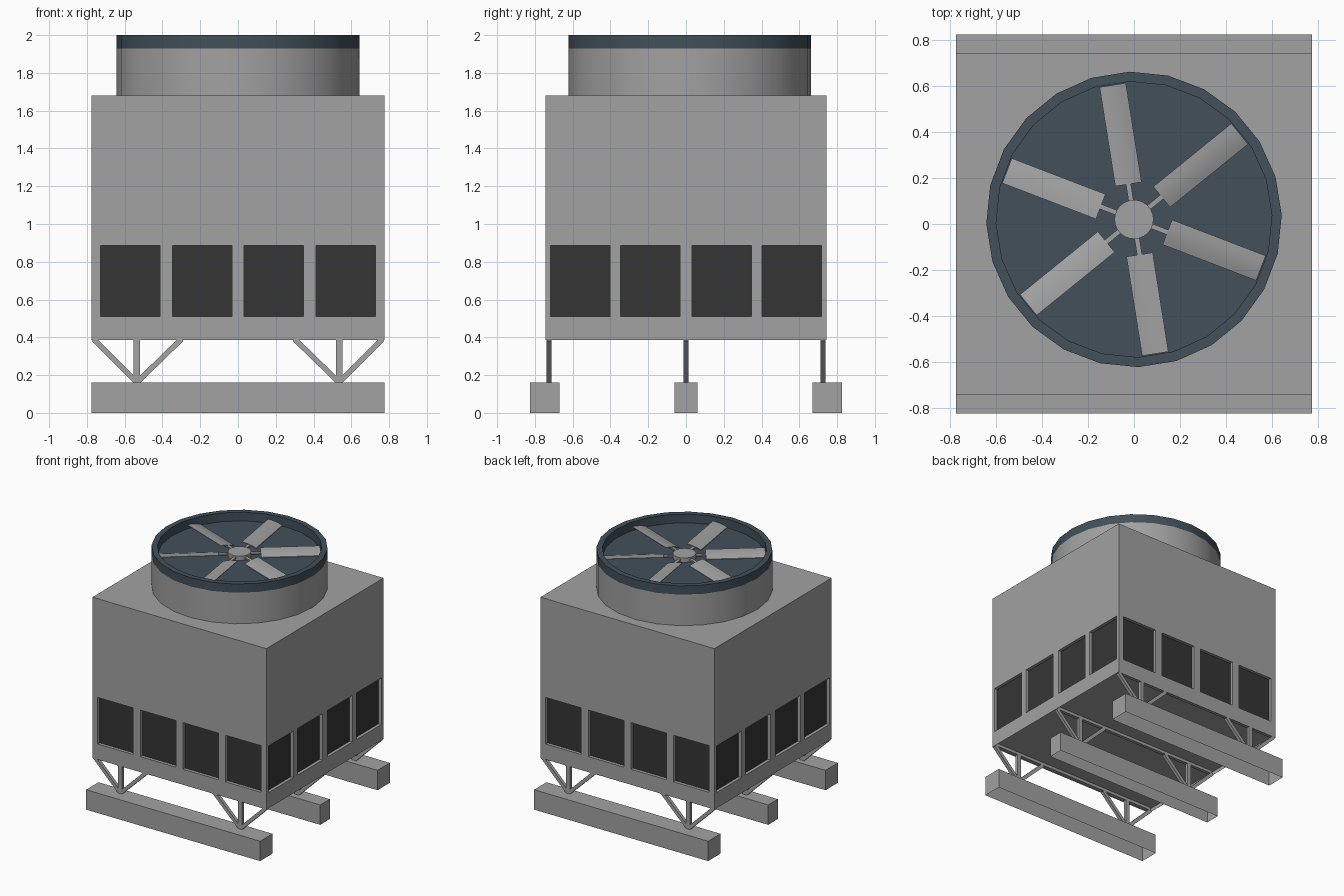
import bpy, bmesh, math
from mathutils import Vector, Matrix

cube = bpy.data.objects.get("Cube")
if cube:
    bpy.data.objects.remove(cube, do_unlink=True)


def material(name, rgb):
    m = bpy.data.materials.new(name)
    m.use_nodes = True
    m.diffuse_color = (*rgb, 1)
    m.node_tree.nodes["Principled BSDF"].inputs["Base Color"].default_value = (*rgb, 1)
    return m


GREY = material("galvanised_grey", (0.36, 0.36, 0.36))
DARK = material("louver_charcoal", (0.036, 0.036, 0.036))
BLUE = material("slate_blue", (0.054, 0.08, 0.102))


def finish(bm, name, mats, smooth=False):
    bmesh.ops.remove_doubles(bm, verts=bm.verts, dist=0.0001)
    mesh = bpy.data.meshes.new(name)
    bm.to_mesh(mesh)
    bm.free()
    ob = bpy.data.objects.new(name, mesh)
    bpy.context.collection.objects.link(ob)
    for m in mats:
        mesh.materials.append(m)
    if smooth:
        bpy.ops.object.select_all(action='DESELECT')
        ob.select_set(True)
        bpy.context.view_layer.objects.active = ob
        bpy.ops.object.shade_smooth_by_angle(angle=math.radians(35))
    return ob


def quad(bm, points, mat=0):
    f = bm.faces.new([bm.verts.new(p) for p in points])
    f.material_index = mat
    return f


def add_box(bm, size, matrix):
    return bmesh.ops.create_cube(bm, size=1, matrix=matrix @ Matrix.Diagonal((*size, 1)))


HX, HY, Z0, Z1 = 0.775, 0.745, 0.385, 1.68      # casing
SILL, HEAD, DEPTH = 0.51, 0.885, 0.025          # louver openings
FAN = Vector((0, 0.02, 0))


def wall(bm, half, dist, centres, turn):
    """One casing side: a grid of panels whose louver cells are recessed."""
    rot = Matrix.Rotation(turn, 3, 'Z')
    p = lambda u, z, d=0: rot @ Vector((u, -dist + d, z))
    us = sorted([-half, half] + [s * c + e for c in centres for s in (-1, 1) for e in (-0.158, 0.158)])
    zs = [Z0, SILL, HEAD, Z1]
    for i, (a, b) in enumerate(zip(us, us[1:])):
        for j, (lo, hi) in enumerate(zip(zs, zs[1:])):
            rim = [(a, lo), (b, lo), (b, hi), (a, hi)]
            if j == 1 and i % 2:
                quad(bm, [p(u, z, DEPTH) for u, z in rim], 1)
                for (u, z), (v, w) in zip(rim, rim[1:] + rim[:1]):
                    quad(bm, [p(u, z), p(v, w), p(v, w, DEPTH), p(u, z, DEPTH)])
            else:
                quad(bm, [p(u, z) for u, z in rim])


# Casing with recessed louvers and raised underside
bm = bmesh.new()
for k in range(4):
    if k % 2:
        wall(bm, HY, HX, (0.19, 0.56), k * math.pi / 2)
    else:
        wall(bm, HX, HY, (0.19, 0.57), k * math.pi / 2)
corners = [(-HX, -HY), (HX, -HY), (HX, HY), (-HX, HY)]
quad(bm, [(x, y, Z1) for x, y in corners])
floor = quad(bm, [(x, y, Z0) for x, y in reversed(corners)])
bmesh.ops.inset_region(bm, faces=[floor], thickness=0.012)
for v in floor.verts:
    v.co.z += 0.03
finish(bm, "casing", [GREY, DARK])


def lathe(name, profile, mat, cap):
    """Turn a radius/height profile around the fan axis with 24 sides."""
    bm = bmesh.new()
    n = 24
    rings = [[bm.verts.new(FAN + Vector((r * math.cos(a), r * math.sin(a), z)))
              for a in (math.tau * i / n + 0.03 for i in range(n))] for r, z in profile]
    for low, high in zip(rings, rings[1:]):
        for i in range(n):
            j = (i + 1) % n
            bm.faces.new((low[i], low[j], high[j], high[i]))
    if cap:
        bm.faces.new(rings[-1])
    return finish(bm, name, [mat], True)


# Fan stack, blue rim with its shallow floor, and hub
lathe("fan_stack", [(0.643, Z1), (0.643, 1.93)], GREY, False)
lathe("fan_rim", [(0.643, 1.93), (0.643, 2), (0.6, 2), (0.6, 1.93)], BLUE, True)
lathe("fan_hub", [(0.085, 1.93), (0.085, 1.965)], GREY, True)

# Pitched, slightly cambered blades on short stems
bm = bmesh.new()
stems = bmesh.new()
section = [(-0.058, -0.015), (-0.03, -0.004), (0, 0.004), (0.03, 0.009), (0.058, 0.011)]
for k in range(6):
    frame = Matrix.Translation(FAN + Vector((0, 0, 1.953))) @ Matrix.Rotation(
        math.radians(39 + 60 * k), 4, 'Z')
    loops = [[(r, y, z + t) for y, z in section] for r in (0.155, 0.592) for t in (0, -0.005)]
    top_in, low_in, top_out, low_out = [[bm.verts.new(frame @ Vector(c)) for c in l] for l in loops]
    for i in range(len(section) - 1):
        j = i + 1
        bm.faces.new((top_in[i], top_out[i], top_out[j], top_in[j]))
        bm.faces.new((low_in[j], low_out[j], low_out[i], low_in[i]))
        bm.faces.new((top_in[j], low_in[j], low_in[i], top_in[i]))
        bm.faces.new((top_out[i], low_out[i], low_out[j], top_out[j]))
    for i, flip in ((0, 1), (-1, -1)):
        bm.faces.new((low_in[i], low_out[i], top_out[i], top_in[i])[::flip])
    add_box(stems, (0.12, 0.022, 0.012), frame @ Matrix.Translation((0.12, 0, -0.006)))
finish(bm, "fan_blades", [GREY], True)
finish(stems, "blade_stems", [GREY])

# Base beams, open underneath
for name, y, width in (("front", -0.747, 0.157), ("middle", 0, 0.122), ("back", 0.747, 0.157)):
    bm = bmesh.new()
    add_box(bm, (2 * HX, width, 0.16), Matrix.Translation((0, y, 0.08)))
    bm.normal_update()
    bmesh.ops.delete(bm, geom=[f for f in bm.faces if f.normal.z < -0.5], context='FACES_ONLY')
    finish(bm, name + "_beam", [GREY])


def bar(bm, a, b, width):
    """Square-ended strut in a plane of constant y."""
    a, b = Vector(a), Vector(b)
    d = b - a
    turn = Matrix.Rotation(math.atan2(d.x, d.z), 4, 'Y')
    add_box(bm, (width, 0.026, d.length), Matrix.Translation((a + b) / 2) @ turn)


# Support trusses: post, two diagonals and a top rail hidden in the casing skirt
for name, y in (("front", -0.725), ("middle", 0), ("back", 0.725)):
    bm = bmesh.new()
    for s in (-1, 1):
        foot = (s * 0.535, y, 0.162)
        bar(bm, foot, (s * 0.535, y, 0.41), 0.034)
        for end in (0.3, 0.765):
            bar(bm, foot, (s * end, y, 0.39), 0.028)
    bar(bm, (-0.76, y, 0.4), (0.76, y, 0.4), 0.024)
    finish(bm, name + "_truss", [GREY])
